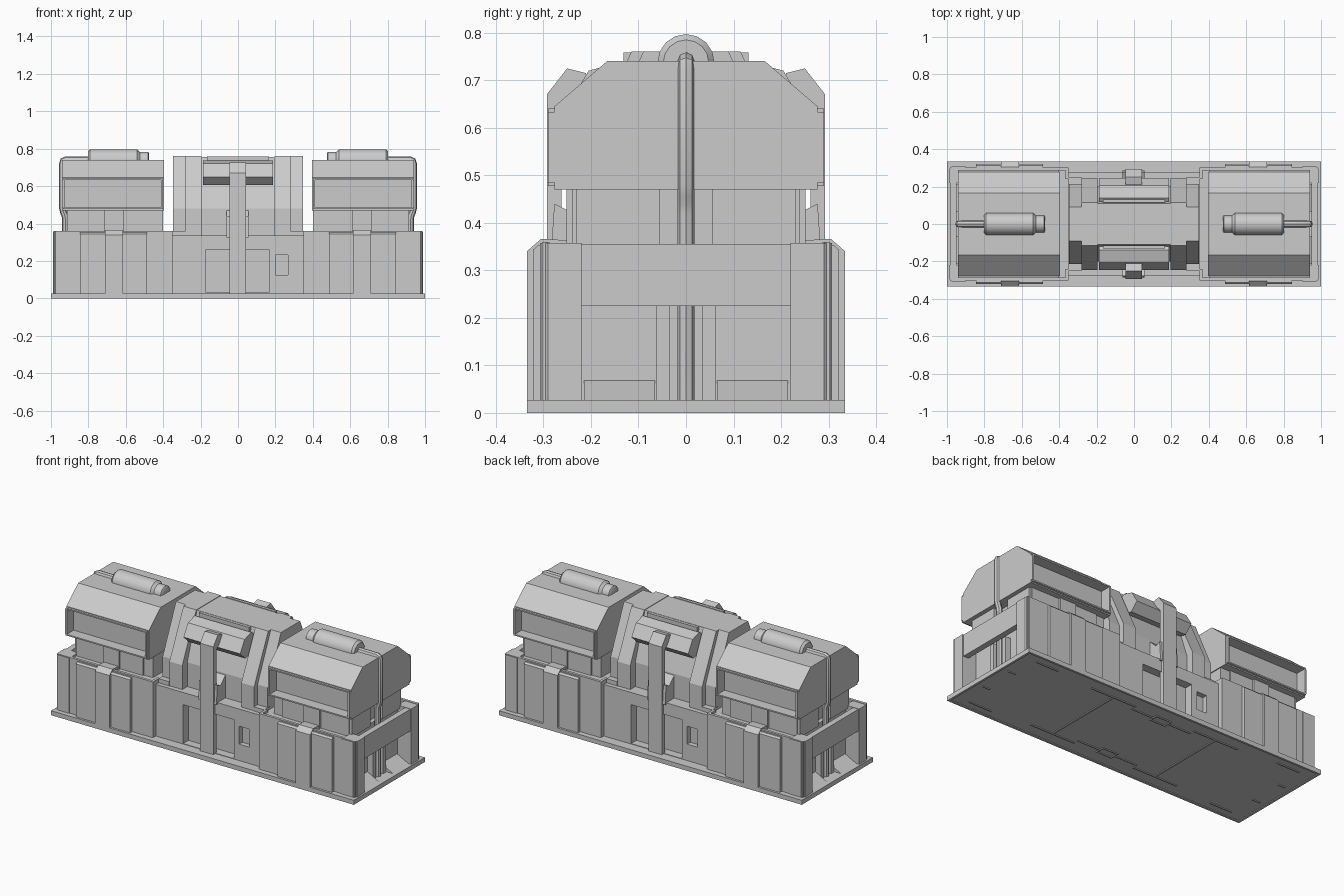
import bpy, bmesh, math
from mathutils import Matrix

if "Cube" in bpy.data.objects:
    bpy.data.objects.remove(bpy.data.objects["Cube"])


def finish(name, bm, mirror="", cut=None, smooth=False):
    """Turn a bmesh into an object mirrored about the world axes named in mirror."""
    bmesh.ops.recalc_face_normals(bm, faces=bm.faces)
    me = bpy.data.meshes.new(name)
    bm.to_mesh(me)
    bm.free()
    ob = bpy.data.objects.new(name, me)
    bpy.context.collection.objects.link(ob)
    if cut:
        m = ob.modifiers.new("cut", 'BOOLEAN')
        m.operation, m.solver, m.object = 'DIFFERENCE', 'EXACT', cut
    if mirror:
        m = ob.modifiers.new("mirror", 'MIRROR')
        m.use_axis = ("x" in mirror, "y" in mirror, False)
        m.use_mirror_merge = False
    if smooth:
        bpy.ops.object.select_all(action='DESELECT')
        ob.select_set(True)
        bpy.context.view_layer.objects.active = ob
        bpy.ops.object.shade_smooth_by_angle(angle=math.radians(35))
    return ob


def add_box(bm, x0, x1, y0, y1, z0, z1):
    mat = Matrix.Translation(((x0 + x1) / 2, (y0 + y1) / 2, (z0 + z1) / 2))
    mat = mat @ Matrix.Diagonal((x1 - x0, y1 - y0, z1 - z0, 1))
    bmesh.ops.create_cube(bm, size=1, matrix=mat)


def boxes(name, dims, mirror="", cut=None):
    bm = bmesh.new()
    for d in dims:
        add_box(bm, *d)
    return finish(name, bm, mirror, cut)


def prism(name, prof, a, b, mirror="", cut=None, axis="x"):
    """Extrude a (y, z) profile along x, or an (x, y) profile along z."""
    bm = bmesh.new()
    place = (lambda p: (a, *p)) if axis == "x" else (lambda p: (*p, a))
    f = bm.faces.new([bm.verts.new(place(p)) for p in prof])
    ext = bmesh.ops.extrude_face_region(bm, geom=[f])
    vec = (b - a, 0, 0) if axis == "x" else (0, 0, b - a)
    bmesh.ops.translate(bm, vec=vec, verts=[v for v in ext["geom"] if isinstance(v, bmesh.types.BMVert)])
    return finish(name, bm, mirror, cut)


def both(half):
    """Close a half profile by reflecting it in y."""
    return half + [(-y, z) for y, z in reversed(half)]


def cutter(ob):
    ob.hide_render = True
    ob.display_type = 'WIRE'
    ob.hide_set(True)
    return ob


# Base plate with a shallow recessed underside and raised seams
boxes("base_plate", [(-1, 1, -.335, .335, .005, .027)])
boxes("base_rim", [(-1, 1, .322, .335, 0, .006), (.987, 1, -.322, .322, 0, .006)], "xy")
boxes("underside_seams", [(.345, .355, -.25, .25, 0, .006), (.2, .5, .245, .253, 0, .006),
                          (.75, .9, .27, .278, 0, .006), (.05, .2, .215, .222, 0, .006),
                          (0, .05, .19, .197, 0, .006), (0, .05, .24, .247, 0, .006),
                          (.045, .052, .19, .247, 0, .006), (.9, .95, .1, .107, 0, .006)], "xy")

# End housings: solid body, raised rim, corner posts and cross beam
boxes("housing_body", [(.35, .90, -.295, .295, .027, .345)], "x")
boxes("housing_rim", [(.35, .985, .287, .303, .027, .36), (.35, .365, .24, .295, .345, .36)], "xy")
prism("corner_post", [(.90, .22), (.99, .22), (.99, .29), (.975, .307), (.90, .307)], .027, .357, "xy", axis="z")
boxes("cross_beam", [(.95, .985, -.22, .22, .225, .355)], "x")
boxes("end_pillar", [(.90, .935, .035, .063, .027, .24)], "xy")
bm = bmesh.new()
for y in (.065, .215):
    for x, z in ((.90, .027), (.98, .027), (.90, .068)):
        bm.verts.new((x, y, z))
bmesh.ops.convex_hull(bm, input=bm.verts)
finish("niche_ramp", bm, "xy")

# Side panels and the folded strap over each
prism("side_panel", [(.29, .027), (.322, .027), (.322, .343), (.312, .352), (.29, .352)], .487, .845, "xy")
prism("side_strap", [(.24, .345), (.24, .363), (.305, .366), (.335, .34), (.335, .027), (.3, .027)],
      .615, .71, "xy")

# Turret necks
boxes("neck", [(.40, .875, -.232, .232, .34, .48)], "x")
boxes("neck_end", [(.87, .915, .055, .232, .34, .48)], "xy")
boxes("neck_bracket", [(.46, .90, .225, .24, .34, .475), (.61, .715, .235, .252, .34, .475)], "xy")

# Turrets with a recessed bay on each side
bay = cutter(boxes("bay_cutter", [(.412, .928, .225, .4, .485, .633)], "y"))
prism("turret", both([(.277, .47), (.277, .645), (.165, .741)]), .395, .94, "x", bay)
boxes("bay_frame_lip", [(.40, .935, .27, .29, .633, .641), (.40, .935, .27, .29, .477, .485),
                        (.40, .412, .27, .29, .485, .633), (.928, .94, .27, .29, .485, .633)], "xy")

# Roof canisters, turned about x
bm = bmesh.new()
rings = []
for x, r in ((.475, .036), (.48, .046), (.525, .046), (.54, .06), (.79, .06), (.803, .048)):
    rings.append([bm.verts.new((x, r * math.cos(t * math.pi / 8), .737 + r * math.sin(t * math.pi / 8)))
                  for t in range(16)])
for p, q in zip(rings, rings[1:]):
    for i in range(16):
        bm.faces.new((p[i], p[i - 1], q[i - 1], q[i]))
bm.faces.new(rings[0])
bm.faces.new(rings[-1])
finish("roof_canister", bm, "x", smooth=True)

# Pipes from the canisters down the ends
cu = bpy.data.curves.new("pipe_path", 'CURVE')
cu.dimensions = '3D'
cu.bevel_depth, cu.bevel_resolution, cu.use_fill_caps = .018, 2, True
path = [(.79, .741), (.92, .741), (.934, .735), (.938, .72), (.938, .48), (.933, .46), (.925, .44), (.923, .42), (.923, .027)]
sp = cu.splines.new('POLY')
sp.points.add(len(path) - 1)
for p, (x, z) in zip(sp.points, path):
    p.co = (x, 0, z, 1)
tmp = bpy.data.objects.new("pipe_tmp", cu)
bpy.context.collection.objects.link(tmp)
bm = bmesh.new()
bm.from_mesh(bpy.data.meshes.new_from_object(tmp.evaluated_get(bpy.context.evaluated_depsgraph_get())))
bpy.data.objects.remove(tmp)
finish("end_pipe", bm, "x", smooth=True)

# Centre wall with a niche and an off-side window on each face
holes = [(-.17, .165, -.4, -.225, .03, .262), (-.165, .17, .225, .4, .03, .262),
         (.2, .268, -.4, -.245, .125, .232), (-.268, -.2, .245, .4, .125, .232)]
niche = cutter(boxes("niche_cutter", holes))
boxes("centre_wall", [(-.36, .36, -.275, .275, .02, .335)], cut=niche)

# Centre tower: sloped core and two depths of bent rib
prism("tower_core", both([(.20, .32), (.20, .48), (.125, .70), (.11, .757)]), -.21, .21)
prism("tower_rib", both([(.247, .32), (.247, .48), (.115, .76)]), .195, .28, "x")
prism("tower_outer_rib", both([(.215, .32), (.215, .48), (.09, .76)]), .28, .347, "x")
boxes("rib_foot", [(.28, .35, .20, .25, .32, .36)], "xy")

# Rolled covers, top strips, straps and clips on both faces
prism("rolled_cover", [(.12, .725), (.14, .738), (.205, .72), (.247, .65), (.2, .605), (.13, .62)],
      -.187, .187, "y")
boxes("cover_strip", [(-.165, .165, .115, .132, .715, .758)], "y")
prism("centre_strap", [(.21, .70), (.21, .715), (.25, .725), (.293, .67), (.293, .027), (.262, .027), (.262, .64)],
      -.045, .042, "y")
prism("strap_clip", [(.19, .325), (.19, .48), (.247, .425), (.277, .44), (.285, .325)], -.062, .057, "y")
